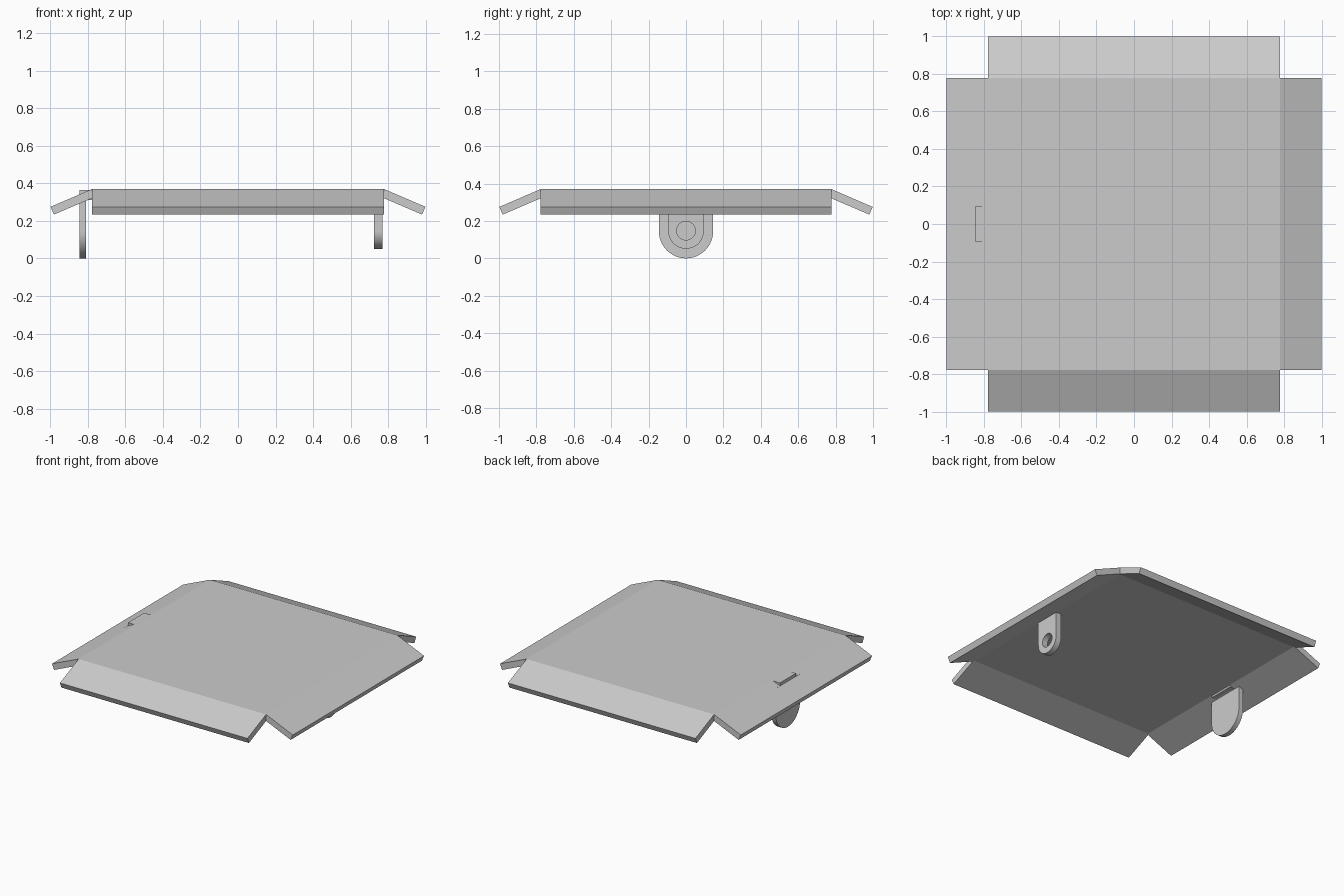
import bpy
import bmesh
from math import atan2, cos, pi, sin
from mathutils import Matrix, Vector

if "Cube" in bpy.data.objects:
    bpy.data.objects.remove(bpy.data.objects["Cube"], do_unlink=True)

HALF = 0.777     # half width of the flat plate
TOP = 0.37       # height of the plate's upper face
THICK = 0.045
RUN, DROP = 0.221, 0.095   # flap reach outward and downward

grey = bpy.data.materials.new("light grey")
grey.use_nodes = True
colour = (0.6, 0.6, 0.6, 1)
grey.diffuse_color = colour
grey.node_tree.nodes["Principled BSDF"].inputs["Base Color"].default_value = colour


def prism(name, outline, along, smooth=False):
    """Extrude a closed outline of points by the vector along."""
    bm = bmesh.new()
    face = bm.faces.new([bm.verts.new(p) for p in outline])
    ext = bmesh.ops.extrude_face_region(bm, geom=[face])
    verts = [g for g in ext["geom"] if isinstance(g, bmesh.types.BMVert)]
    bmesh.ops.translate(bm, verts=verts, vec=along)
    bmesh.ops.recalc_face_normals(bm, faces=bm.faces)
    mesh = bpy.data.meshes.new(name)
    bm.to_mesh(mesh)
    bm.free()
    mesh.materials.append(grey)
    obj = bpy.data.objects.new(name, mesh)
    bpy.context.collection.objects.link(obj)
    if smooth:
        bpy.ops.object.select_all(action="DESELECT")
        obj.select_set(True)
        bpy.context.view_layer.objects.active = obj
        bpy.ops.object.shade_smooth_by_angle()
    return obj


def box(name, low, high):
    (x0, y0, z0), (x1, y1, z1) = low, high
    outline = [(x0, y0, z0), (x1, y0, z0), (x1, y1, z0), (x0, y1, z0)]
    return prism(name, outline, (0, 0, z1 - z0))


def lug(name, x0, x1, radius, centre_z, top):
    """Upright plate with a rounded lower end."""
    steps = 32
    outline = [(x0, -radius, top)]
    for i in range(steps + 1):
        a = pi + pi * i / steps
        outline.append((x0, radius * cos(a), centre_z + radius * sin(a)))
    outline.append((x0, radius, top))
    return prism(name, outline, (x1 - x0, 0, 0), smooth=True)


# Flat plate
box("plate", (-HALF, -HALF, TOP - THICK), (HALF, HALF, TOP))

# Four sloping flaps, each turned a quarter from the last
slope = atan2(DROP, RUN)
inward = Vector((-sin(slope), 0, -cos(slope))) * THICK
inner = Vector((HALF, -HALF, TOP))
outer = inner + Vector((RUN, 0, -DROP))
for i, side in enumerate(("left", "back", "right", "front")):
    flap = prism(side + "_flap", [inner, outer, outer + inward, inner + inward],
                 (0, 2 * HALF, 0))
    flap.data.transform(Matrix.Rotation(i * pi / 2, 4, "Z"))

# Large solid lug with its root rising through the flap
lug("right_lug", -0.845, -0.809, 0.145, 0.145, 0.342)
box("right_lug_root", (-0.845, -0.095, 0.31), (-0.77, 0.095, 0.364))

# Small lug with a round hole
left_lug = lug("left_lug", 0.725, 0.769, 0.095, 0.146, TOP - 0.03)
ring = [(0.7, 0.05 * cos(a), 0.148 + 0.05 * sin(a))
        for a in (2 * pi * i / 48 for i in range(48))]
cutter = prism("hole_cutter", ring, (0.1, 0, 0), smooth=True)
cutter.hide_render = True
cutter.hide_viewport = True
cut = left_lug.modifiers.new("hole", "BOOLEAN")
cut.operation = "DIFFERENCE"
cut.solver = "EXACT"
cut.object = cutter
